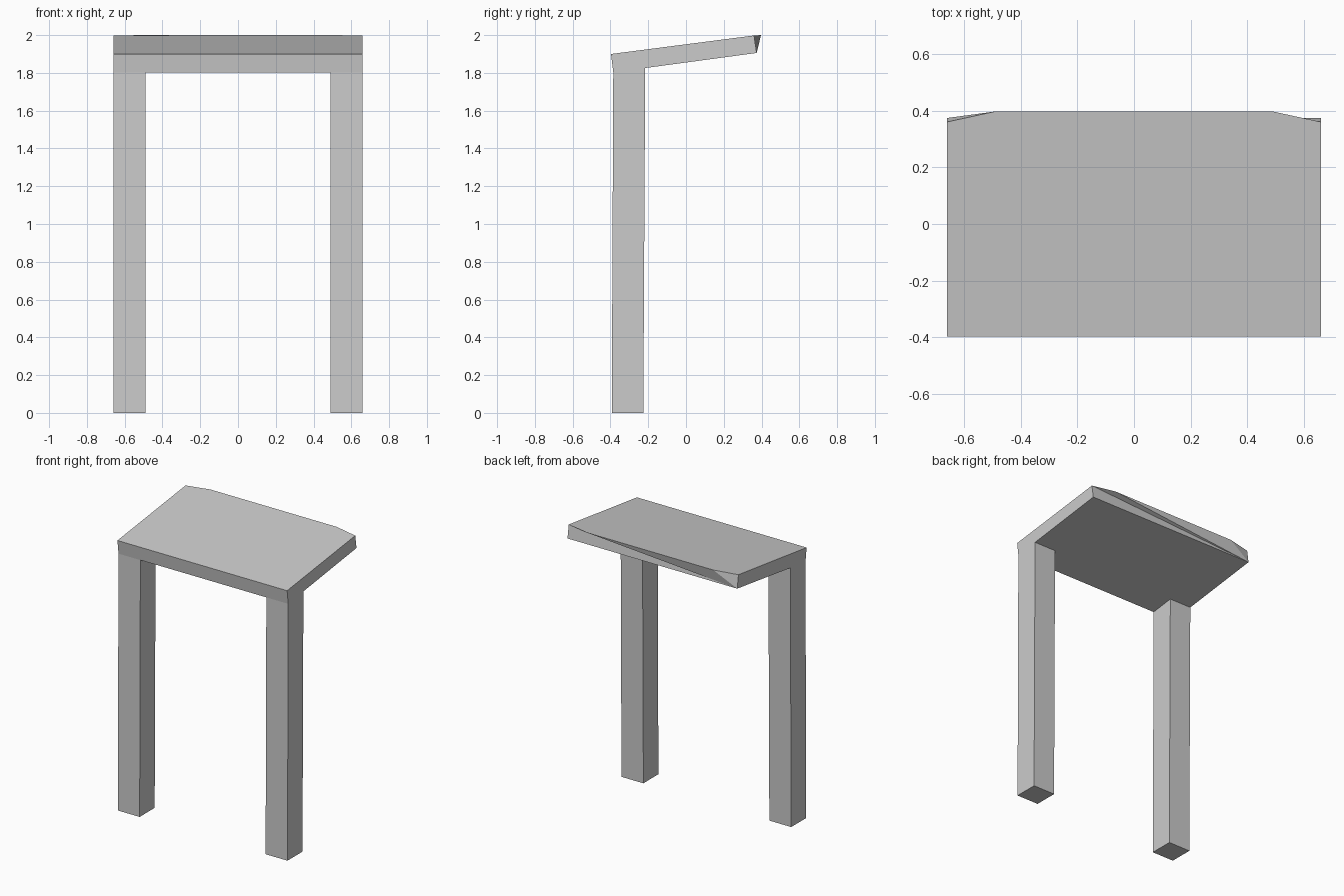
import bpy
import bmesh

if "Cube" in bpy.data.objects:
    bpy.data.objects.remove(bpy.data.objects["Cube"], do_unlink=True)

W = 0.66       # half width of the table top
INNER = 0.49   # inner side of the legs, start of the corner cuts

grey = bpy.data.materials.new("light grey")
grey.use_nodes = True
grey.diffuse_color = (0.6, 0.6, 0.6, 1)
grey.node_tree.nodes["Principled BSDF"].inputs["Base Color"].default_value = (0.6, 0.6, 0.6, 1)


def finish(name, bm):
    bmesh.ops.recalc_face_normals(bm, faces=bm.faces)
    mesh = bpy.data.meshes.new(name)
    bm.to_mesh(mesh)
    bm.free()
    mesh.materials.append(grey)
    obj = bpy.data.objects.new(name, mesh)
    bpy.context.scene.collection.objects.link(obj)
    return obj


def underside(y):
    """Height of the sloping underside at depth y."""
    return 1.803 + (y + 0.385) * 0.135


# Sloping top: flat slab whose upper back corners are cut away
bm = bmesh.new()
upper = [bm.verts.new(p) for p in (
    (-W, -0.397, 1.9), (W, -0.397, 1.9), (W, 0.36, 1.998),
    (INNER, 0.397, 2.0), (-INNER, 0.397, 2.0), (-W, 0.36, 1.998))]
lower = [bm.verts.new((x, y, underside(y))) for x, y in (
    (-W, -0.385), (W, -0.385), (W, 0.374), (-W, 0.374))]
bm.faces.new(upper)
bm.faces.new(lower)
bm.faces.new((upper[0], upper[1], lower[1], lower[0]))
bm.faces.new((upper[1], upper[2], lower[2], lower[1]))
bm.faces.new((upper[5], upper[0], lower[0], lower[3]))
# Back edge fans out from one lower corner
back = [lower[2]] + upper[2:]
for a, b in zip(back, back[1:]):
    bm.faces.new((lower[3], a, b))
finish("table_top", bm)

# Two square legs, leaning back slightly and meeting the underside
for name, side in (("left_leg", 1), ("right_leg", -1)):
    bm = bmesh.new()
    xs = (side * INNER, side * W)
    feet, heads = [], []
    for x, foot_y, head_y in ((xs[0], -0.393, -0.385), (xs[1], -0.393, -0.385),
                              (xs[1], -0.226, -0.216), (xs[0], -0.226, -0.216)):
        feet.append(bm.verts.new((x, foot_y, 0)))
        heads.append(bm.verts.new((x, head_y, underside(head_y))))
    bm.faces.new(feet)
    for i in range(4):
        j = (i + 1) % 4
        bm.faces.new((feet[i], feet[j], heads[j], heads[i]))
    finish(name, bm)
